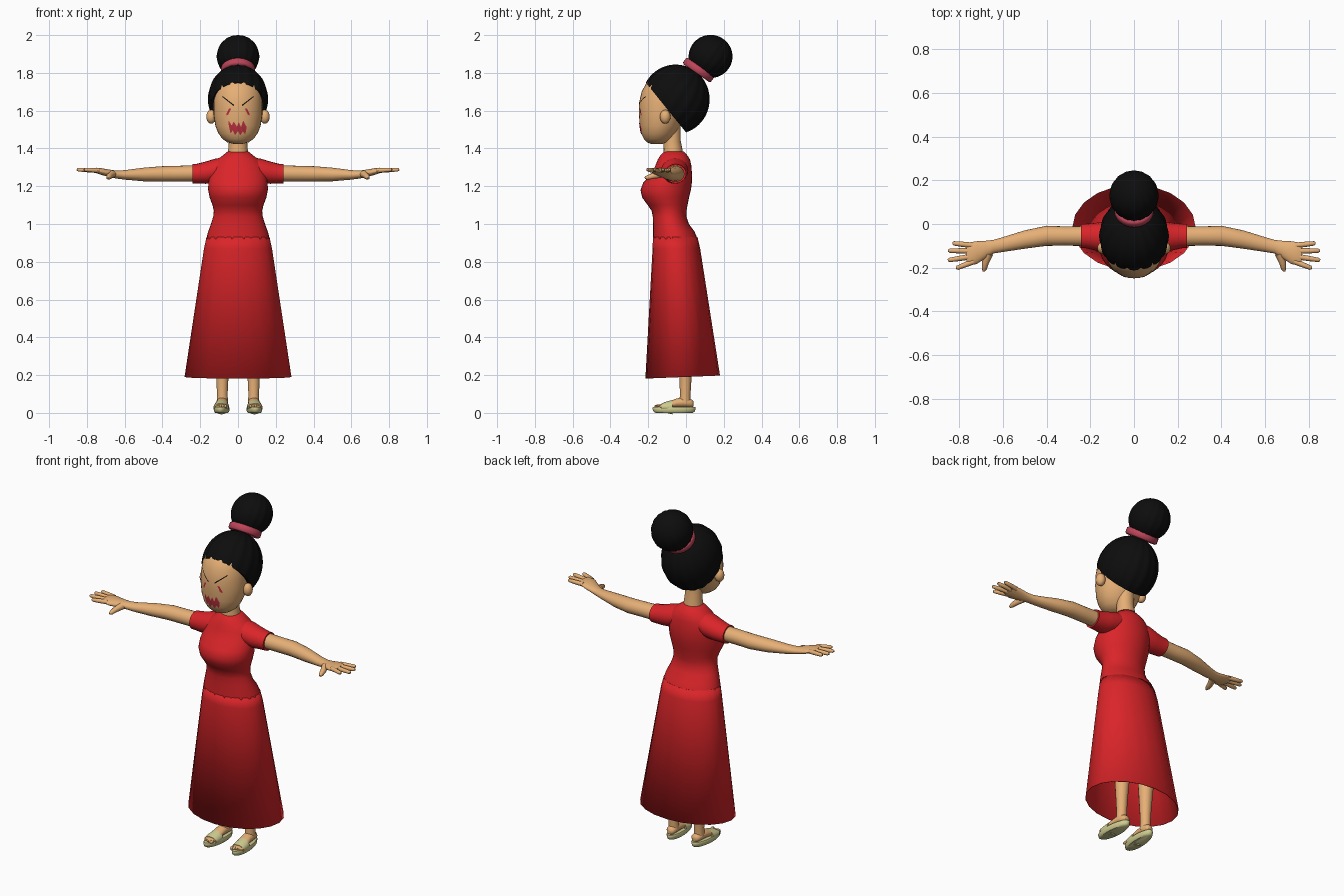
import bpy, bmesh, math
from mathutils import Vector, Matrix

if "Cube" in bpy.data.objects:
    bpy.data.objects.remove(bpy.data.objects["Cube"])


def material(name, rgb):
    m = bpy.data.materials.new(name)
    m.diffuse_color = (*rgb, 1)
    m.use_nodes = True
    m.node_tree.nodes["Principled BSDF"].inputs["Base Color"].default_value = m.diffuse_color
    return m


RED = material("red_cloth", (0.70, 0.018, 0.022))
SKIN = material("skin", (0.79, 0.43, 0.18))
BLACK = material("black_hair", (0.004, 0.004, 0.004))
PINK = material("pink_band", (0.50, 0.06, 0.10))
STRAW = material("sandal_straw", (0.62, 0.60, 0.28))
LIPS = material("mouth_red", (0.50, 0.03, 0.05))


def finish(name, bm, mat, mirror=False, angle=50):
    bmesh.ops.recalc_face_normals(bm, faces=bm.faces)
    me = bpy.data.meshes.new(name)
    bm.to_mesh(me)
    bm.free()
    ob = bpy.data.objects.new(name, me)
    bpy.context.collection.objects.link(ob)
    me.materials.append(mat)
    bpy.ops.object.select_all(action='DESELECT')
    ob.select_set(True)
    bpy.context.view_layer.objects.active = ob
    bpy.ops.object.shade_smooth_by_angle(angle=math.radians(angle))
    if mirror:
        ob.modifiers.new("mirror", 'MIRROR').use_mirror_merge = False
    return ob


def loft(name, rings, mat, n=24, caps=True, mirror=False, angle=50):
    """Skin elliptical rings given as (centre, half axis u, half axis v)."""
    bm = bmesh.new()
    loops = []
    for c, u, v in rings:
        c, u, v = Vector(c), Vector(u), Vector(v)
        loops.append([bm.verts.new(c + u * math.cos(2 * math.pi * i / n) + v * math.sin(2 * math.pi * i / n))
                      for i in range(n)])
    for a, b in zip(loops, loops[1:]):
        for i in range(n):
            j = (i + 1) % n
            bm.faces.new((a[i], a[j], b[j], b[i]))
    if caps:
        bm.faces.new(loops[0])
        bm.faces.new(loops[-1])
    return finish(name, bm, mat, mirror, angle)


def upright(rows, tilt=0, x=0):
    """Rings from rows of (z, half width, front y, back y)."""
    return [((x, (f + b) / 2, z), (rx, 0, 0), (0, (b - f) / 2, tilt)) for z, rx, f, b in rows]


def tube(name, pts, radii, mat, n=12, mirror=False):
    q = (Vector(pts[-1]) - Vector(pts[0])).to_track_quat('Z', 'Y')
    return loft(name, [(p, q @ Vector((r, 0, 0)), q @ Vector((0, r, 0))) for p, r in zip(pts, radii)],
                mat, n, True, mirror)


def ball(name, centre, radii, mat, tilt=0, lobes=0, amp=0, cut=None, mirror=False):
    """Ellipsoid, optionally with combed strands around a tilted pole and a plane cut."""
    bm = bmesh.new()
    bmesh.ops.create_uvsphere(bm, u_segments=64 if lobes else 16, v_segments=28 if lobes else 10, radius=1)
    for v in bm.verts:
        rim = math.hypot(v.co.x, v.co.y)
        az = math.atan2(v.co.y, v.co.x)
        v.co *= 1 - amp * rim * (1 - abs(math.cos(az * lobes / 2)))
    turn = Matrix.Rotation(tilt, 4, 'X')
    bm.transform(Matrix.Translation(centre) @ Matrix.Diagonal((*radii, 1)) @ turn)
    if cut:
        r = bmesh.ops.bisect_plane(bm, geom=bm.verts[:] + bm.edges[:] + bm.faces[:],
                                   plane_co=cut[0], plane_no=cut[1], clear_inner=True)
        edges = [e for e in r['geom_cut'] if isinstance(e, bmesh.types.BMEdge)]
        bmesh.ops.edgeloop_fill(bm, edges=edges)
    return finish(name, bm, mat, mirror)


# Dress: fitted bodice, flared open skirt, short sleeves
loft("bodice", upright([
    (0.92, .168, -.174, .062), (0.96, .158, -.174, .045), (1.0, .143, -.174, .015), (1.04, .131, -.176, .002),
    (1.07, .128, -.182, .003), (1.10, .135, -.203, .008), (1.14, .150, -.232, .016), (1.18, .158, -.241, .026),
    (1.22, .157, -.226, .031), (1.26, .152, -.186, .032), (1.31, .138, -.162, .028), (1.34, .112, -.150, .022),
    (1.36, .085, -.138, .010), (1.385, .053, -.115, -.012)]), RED, 32)
skirt = loft("skirt", upright([(0.93, .167, -.175, .061), (0.87, .180, -.177, .075)])
             + upright([(0.19, .283, -.215, .18)], .008), RED, 20, caps=False)
skirt.modifiers.new("cloth", 'SOLIDIFY').thickness = 0.003
loft("sleeve", [((x, y, z), (0, ry, 0), (0, 0, rz)) for x, y, z, ry, rz in [
    (.06, -.06, 1.30, .065, .055), (.12, -.06, 1.282, .072, .064), (.17, -.058, 1.272, .064, .059),
    (.22, -.055, 1.266, .056, .052), (.242, -.055, 1.266, .056, .051)]], RED, 20, mirror=True)

# Arms and hands
loft("arm", [((x, y, z), (0, ry, 0), (0, 0, rz)) for x, y, z, ry, rz in [
    (.20, -.055, 1.268, .046, .043), (.32, -.055, 1.266, .044, .042), (.40, -.054, 1.265, .046, .041),
    (.50, -.071, 1.262, .042, .036), (.60, -.094, 1.260, .034, .025), (.645, -.104, 1.262, .031, .021),
    (.68, -.117, 1.268, .040, .020), (.72, -.131, 1.277, .052, .018), (.752, -.137, 1.284, .053, .014),
    (.768, -.138, 1.285, .040, .009)]], SKIN, 20, mirror=True)
fingers = [((.74, -.098), (.832, -.088)), ((.75, -.124), (.852, -.122)),
           ((.75, -.150), (.853, -.166)), ((.735, -.172), (.815, -.203))]
for i, (a, b) in enumerate(fingers):
    a, b = Vector((*a, 1.283)), Vector((*b, 1.288))
    tube(f"finger_{i + 1}", [a, a.lerp(b, .5), a.lerp(b, .92), b], [.013, .012, .010, .005], SKIN, 10, True)
tube("thumb", [(.665, -.135, 1.264), (.68, -.175, 1.254), (.686, -.205, 1.246), (.689, -.217, 1.243)],
     [.020, .016, .012, .005], SKIN, 10, True)

# Neck, head, ears
loft("neck", upright([(1.33, .06, -.125, -.015), (1.39, .052, -.118, -.018), (1.44, .048, -.118, -.028),
                      (1.52, .048, -.118, -.028)]), SKIN)
head = loft("head", upright([
    (1.424, .022, -.185, -.125), (1.432, .056, -.206, -.095), (1.45, .082, -.223, -.075), (1.48, .104, -.238, -.05),
    (1.52, .120, -.245, -.03), (1.58, .129, -.249, -.01), (1.64, .129, -.249, 0), (1.70, .124, -.235, 0),
    (1.745, .112, -.211, 0), (1.78, .08, -.165, -.02), (1.80, .04, -.12, -.05)]), SKIN, 32)
ball("ear", (.142, -.11, 1.568), (.026, .028, .037), SKIN, mirror=True)

# Hair cap, cut along the hairline, with band and bun
ball("hair", (0, -.055, 1.66), (.160, .180, .184), BLACK, -.61, 16, .035,
     cut=((0, -.21, 1.745), (0, .26, .21)))
AXIS = Vector((0, .57, .82))
MID = Vector((0, .066, 1.815))
tube("hair_band", [MID + AXIS * t for t in (-.020, -.013, .013, .020)], [.083, .090, .090, .083], PINK, 32)
ball("bun", (0, .130, 1.887), (.113, .116, .114), BLACK, -.61, 16, .03)

# Face markings projected onto the head
bpy.context.view_layer.update()


def sample(line, x):
    for (x0, z0), (x1, z1) in zip(line, line[1:]):
        if x <= x1 + 1e-6:
            return z0 + (z1 - z0) * (x - x0) / (x1 - x0)
    return line[-1][1]


def marking(name, top, bottom, mat, mirror=False, cols=24, rows=4):
    bm = bmesh.new()
    x0, x1 = top[0][0], top[-1][0]
    grid = []
    for i in range(cols + 1):
        x = x0 + (x1 - x0) * i / cols
        t, b = sample(top, x), sample(bottom, x)
        col = []
        for k in range(rows + 1):
            z = t + (b - t) * k / rows
            y = head.ray_cast((x, -1, z), (0, 1, 0))[1].y
            col.append(bm.verts.new((x, y - .002, z)))
        grid.append(col)
    for a, b in zip(grid, grid[1:]):
        for k in range(rows):
            bm.faces.new((a[k], a[k + 1], b[k + 1], b[k]))
    return finish(name, bm, mat, mirror)


marking("mouth", [(-.05, 1.548), (-.034, 1.522), (-.022, 1.542), (-.006, 1.515), (.004, 1.54), (.016, 1.512),
                  (.028, 1.548), (.045, 1.515)],
        [(-.05, 1.530), (-.040, 1.478), (-.028, 1.496), (-.016, 1.470), (.0, 1.492), (.012, 1.470),
         (.026, 1.490), (.038, 1.474), (.045, 1.505)], LIPS, cols=48)
marking("eyebrow", [(.020, 1.630), (.082, 1.678)], [(.020, 1.622), (.082, 1.672)], BLACK, True, 10, 2)
marking("eye", [(.038, 1.612), (.048, 1.612), (.062, 1.582)], [(.038, 1.608), (.052, 1.578), (.062, 1.574)],
        LIPS, True, 8, 2)

# Legs, feet and sandals
tube("leg", [(.083, -.006, .05), (.083, -.004, .10), (.083, -.003, .18), (.083, .0, .32), (.083, -.01, .5),
             (.083, -.03, .75)], [.030, .028, .032, .042, .046, .06], SKIN, 16, True)
splay = lambda y: .083 - y * .06
loft("foot", [((splay(y), y, z), (rx, 0, 0), (0, 0, rz)) for y, z, rx, rz in [
    (.040, .048, .014, .014), (.028, .050, .026, .022), (-.01, .056, .030, .028), (-.05, .052, .031, .024),
    (-.09, .043, .034, .018), (-.13, .036, .034, .011), (-.148, .034, .026, .007)]], SKIN, 16, mirror=True)
for i in range(5):
    x = splay(-.15) - .026 + i * .013
    ball(f"toe_{i + 1}", (x, -.150 + i * .006, .035), (.0085, .017, .009), SKIN, mirror=True)
loft("sandal_sole", [((splay(-.063), -.063, z), (rx, 0, 0), (-.06 * ry, ry, 0)) for z, rx, ry in [
    (0, .034, .098), (.008, .040, .110), (.026, .042, .115), (.031, .039, .112)]], STRAW, 24, mirror=True)
loft("sandal_strap", [((splay(y), y, .03), (rx, 0, 0), (0, 0, rz)) for y, rx, rz in [
    (-.130, .039, .020), (-.10, .041, .031), (-.072, .040, .038)]], STRAW, 20, mirror=True)
